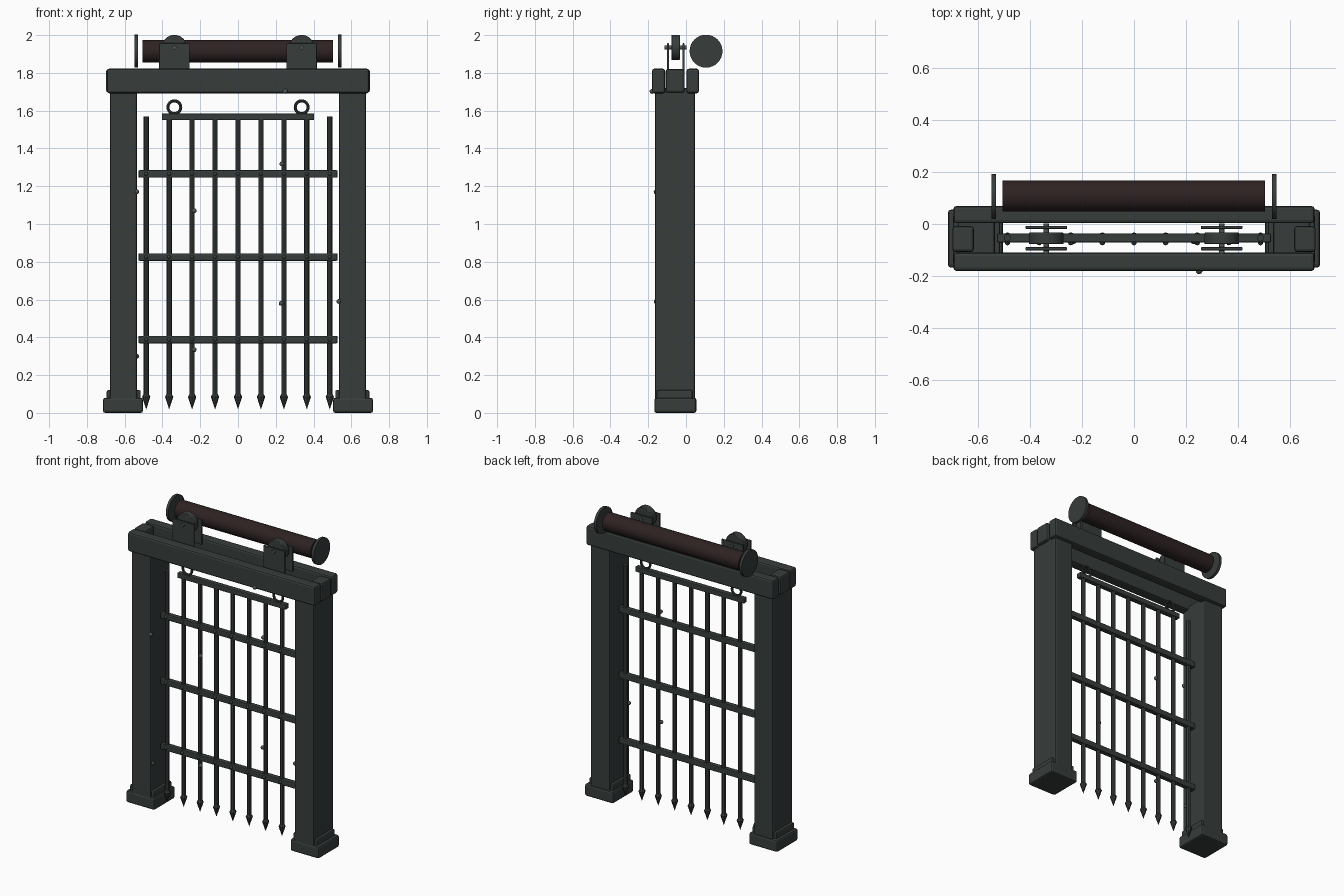
import bpy, math
from mathutils import Vector

if "Cube" in bpy.data.objects:
    bpy.data.objects.remove(bpy.data.objects["Cube"])


def mat(name, rgb):
    m = bpy.data.materials.new(name)
    m.diffuse_color = (*rgb, 1)
    m.use_nodes = True
    m.node_tree.nodes["Principled BSDF"].inputs["Base Color"].default_value = m.diffuse_color
    return m


IRON = mat("dark_green_grey", (0.038, 0.047, 0.045))
WOOD = mat("dark_brown", (0.027, 0.016, 0.016))
PIN = mat("pin_grey", (0.075, 0.09, 0.088))
GY = -0.054  # plane of the gate


def finish(o, name, m, bevel=0, smooth=False):
    o.name = name
    o.data.materials.append(m)
    if bevel:
        b = o.modifiers.new("Bevel", 'BEVEL')
        b.width, b.segments = bevel, 2
    if smooth:
        bpy.ops.object.shade_smooth_by_angle(angle=math.radians(40))
    return o


def box(name, x, y, z, bevel=0.0, m=IRON):
    """Box from (min, max) ranges."""
    bpy.ops.mesh.primitive_cube_add(size=1, location=[(a + b) / 2 for a, b in (x, y, z)])
    o = bpy.context.object
    for v in o.data.vertices:
        v.co = Vector((v.co.x * (x[1] - x[0]), v.co.y * (y[1] - y[0]), v.co.z * (z[1] - z[0])))
    return finish(o, name, m, bevel)


def rod(name, a, b, r1, m=IRON, r2=None, n=24, bevel=0):
    """Cylinder or cone from point a to point b."""
    a, b = Vector(a), Vector(b)
    bpy.ops.mesh.primitive_cone_add(
        vertices=n, radius1=r1, radius2=r1 if r2 is None else r2, depth=(b - a).length,
        location=(a + b) / 2, rotation=(b - a).to_track_quat('Z', 'Y').to_euler())
    return finish(bpy.context.object, name, m, bevel, True)


def stud(name, x, y, z, r=0.013, m=PIN):
    bpy.ops.mesh.primitive_uv_sphere_add(segments=10, ring_count=6, radius=r, location=(x, y, z))
    return finish(bpy.context.object, name, m, 0, True)


def span(s, a, b):
    return tuple(sorted((s * a, s * b)))


for s, side in ((-1, "left"), (1, "right")):
    # Post with stepped foot
    box(side + "_foot", span(s, 0.503, 0.715), (-0.168, 0.055), (0, 0.08), 0.012)
    box(side + "_foot_step", span(s, 0.515, 0.695), (-0.155, 0.035), (0.07, 0.12), 0.008)
    box(side + "_post", span(s, 0.534, 0.677), (-0.165, 0.047), (0.06, 1.72), 0.01)
    # Block between the two lintel beams
    box(side + "_lintel_block", span(s, 0.615, 0.698), (-0.108, -0.008), (1.695, 1.82), 0.012)
    # Drum flange
    rod(side + "_drum_flange", (s * 0.53, 0.106, 1.915), (s * 0.548, 0.106, 1.915), 0.087, n=32)
    # Pulley: two cheek plates, wheel and pin
    px = s * 0.337
    for y, part in ((-0.095, "front"), (-0.013, "back")):
        box(f"{side}_pulley_{part}_plate", (px - 0.08, px + 0.08), (y - 0.006, y + 0.006),
            (1.79, 1.957), 0.003)
    rod(side + "_pulley_wheel", (px, -0.077, 1.934), (px, -0.033, 1.934), 0.067, n=32, bevel=0.004)
    rod(side + "_pulley_pin", (px, -0.115, 1.934), (px, 0.002, 1.934), 0.011, m=PIN, n=10)
    # Lifting ring on the gate
    bpy.ops.mesh.primitive_torus_add(major_radius=0.034, minor_radius=0.008, major_segments=24,
                                     minor_segments=8, location=(px, GY, 1.618),
                                     rotation=(math.pi / 2, 0, 0))
    finish(bpy.context.object, side + "_lifting_ring", IRON, 0, True)

# Lintel beams
box("front_lintel_beam", (-0.694, 0.694), (-0.18, -0.11), (1.692, 1.822), 0.012)
box("back_lintel_beam", (-0.694, 0.694), (0.003, 0.069), (1.692, 1.822), 0.012)

# Winding drum
rod("winding_drum", (-0.506, 0.108, 1.915), (0.503, 0.108, 1.915), 0.06, m=WOOD, n=32)

# Gate: upright bars with spikes
xs = [(i - 4) * 0.1215 for i in range(9)]
for i, x in enumerate(xs):
    rod(f"gate_bar_{i}", (x, GY, 0.09), (x, GY, 1.57), 0.014, n=8)
    rod(f"spike_collar_{i}", (x, GY, 0.085), (x, GY, 0.1), 0.022, r2=0.014, n=8)
    rod(f"spike_{i}", (x, GY, 0.085), (x, GY, 0.018), 0.022, r2=0.0, n=8)

# Gate: cross bars with rivets, and the top bar
for k, z in enumerate((0.388, 0.825, 1.265)):
    box(f"cross_bar_{k}", (-0.527, 0.527), (GY - 0.017, GY + 0.017), (z - 0.02, z + 0.02), 0.006)
    for i, x in enumerate(xs):
        stud(f"rivet_{k}_{i}", x, GY - 0.017, z, 0.011, IRON)
box("gate_top_bar", (-0.403, 0.403), (GY - 0.017, GY + 0.017), (1.55, 1.585), 0.005)

# Loose studs on posts, beam and bars
for i, (x, y, z) in enumerate((
        (-0.536, -0.158, 1.17), (-0.536, -0.14, 0.3), (0.534, -0.158, 0.59), (0.25, -0.18, 1.702),
        (0.232, GY - 0.01, 1.318), (-0.232, GY - 0.01, 1.07),
        (0.228, GY - 0.01, 0.58), (-0.232, GY - 0.01, 0.335))):
    stud(f"stud_{i}", x, y, z)
